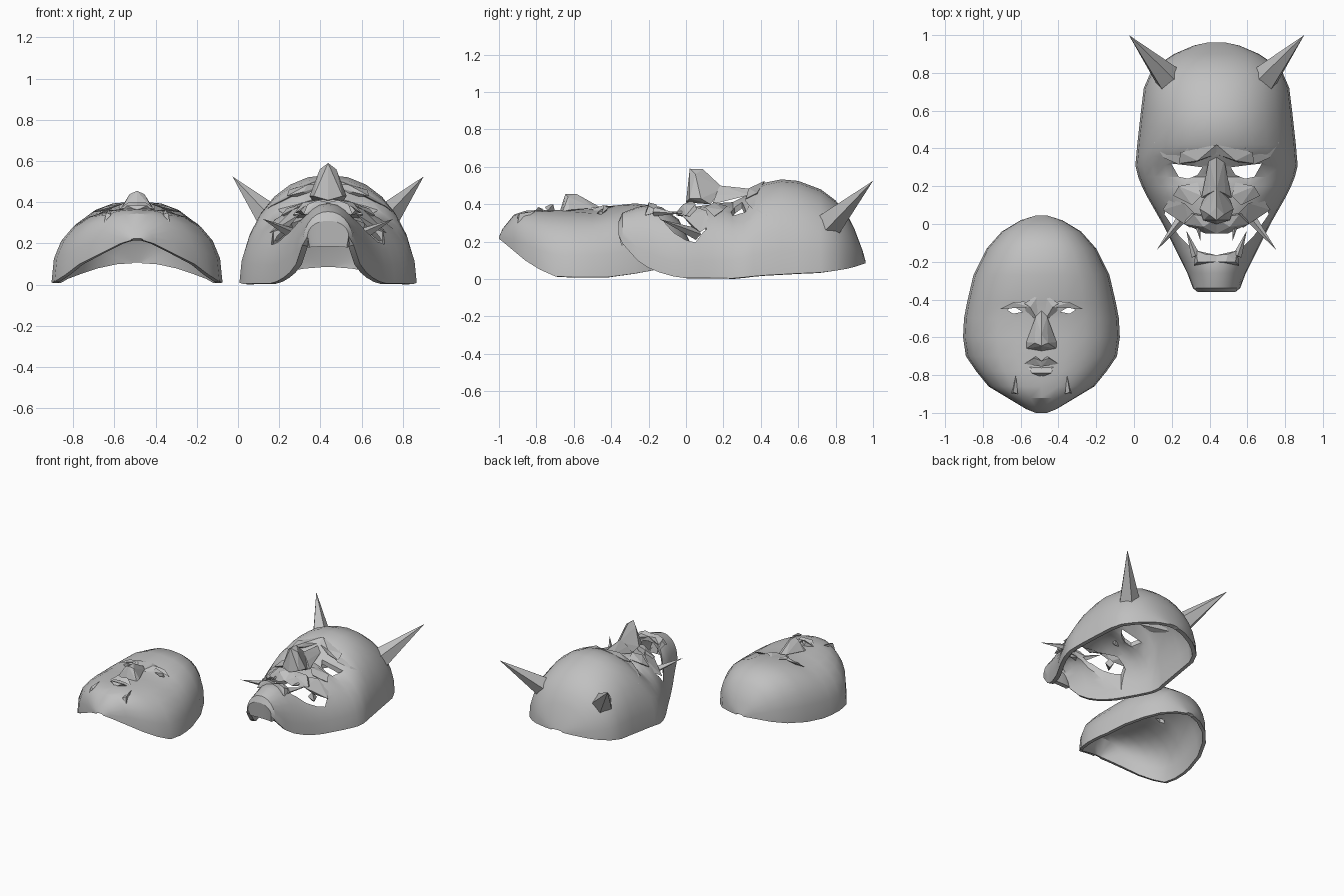
import bpy, bmesh, math
from mathutils import Vector

if "Cube" in bpy.data.objects:
    bpy.data.objects.remove(bpy.data.objects["Cube"])

grey = bpy.data.materials.new("plain_grey")
grey.use_nodes = True
grey.diffuse_color = (0.53, 0.53, 0.53, 1)
grey.node_tree.nodes["Principled BSDF"].inputs["Base Color"].default_value = grey.diffuse_color


def add_object(name, bm, x):
    mesh = bpy.data.meshes.new(name)
    bm.to_mesh(mesh)
    bm.free()
    mesh.materials.append(grey)
    ob = bpy.data.objects.new(name, mesh)
    ob.location.x = x
    bpy.context.collection.objects.link(ob)
    return ob


def smooth(ob, angle):
    bpy.ops.object.select_all(action='DESELECT')
    ob.select_set(True)
    bpy.context.view_layer.objects.active = ob
    bpy.ops.object.shade_smooth_by_angle(angle=math.radians(angle))


def hull(name, x, points, both=False):
    """Faceted convex part; both=True also adds its mirrored twin."""
    bm = bmesh.new()
    for side in ((1, -1) if both else (1,)):
        verts = [bm.verts.new((side * p[0], p[1], p[2])) for p in points]
        out = bmesh.ops.convex_hull(bm, input=verts)
        loose = [v for v in out["geom_interior"] if isinstance(v, bmesh.types.BMVert)]
        bmesh.ops.delete(bm, geom=loose, context='VERTS')
    bmesh.ops.recalc_face_normals(bm, faces=bm.faces)
    return add_object(name, bm, x)


def spike(name, x, base, tip, radius, sides=4):
    """Pair of mirrored pointed cones from base to tip."""
    base, tip = Vector(base), Vector(tip)
    turn = (tip - base).to_track_quat('Z', 'Y')
    ring = [base + turn @ Vector((radius * math.cos(a), radius * math.sin(a), 0))
            for a in (math.tau * i / sides for i in range(sides))]
    return hull(name, x, ring + [tip], True)


def cut(ob, outlines):
    """Cut vertical openings through a shell."""
    for outline in outlines:
        bm = bmesh.new()
        low = bm.faces.new([bm.verts.new((px, py, -0.3)) for px, py in outline])
        top = bmesh.ops.extrude_face_region(bm, geom=[low])["geom"]
        bmesh.ops.translate(bm, vec=(0, 0, 1.5), verts=[v for v in top if isinstance(v, bmesh.types.BMVert)])
        bmesh.ops.recalc_face_normals(bm, faces=bm.faces)
        cutter = add_object("cutter", bm, ob.location.x)
        cutter.hide_render = True
        mod = ob.modifiers.new("opening", 'BOOLEAN')
        mod.operation, mod.solver, mod.object = 'DIFFERENCE', 'EXACT', cutter
        bpy.context.view_layer.objects.active = ob
        bpy.ops.object.modifier_apply(modifier=mod.name)
        bpy.data.objects.remove(cutter)


def shell(name, x, rows, power, dents, thickness, columns):
    """Curved mask from arched rows of (y, half width, rim height, crest height)."""
    bm = bmesh.new()
    grid = []
    for y, w, rim, crest in rows:
        line = []
        for j in range(columns + 1):
            t = math.pi * (j / columns - 0.5)
            s, c = math.sin(t), max(math.cos(t), 0)
            px = w * math.copysign(abs(s) ** (2 / power), s)
            z = rim + (crest - rim) * c ** (2 / power)
            for dx, dy, rx, ry, depth in dents:
                z -= depth * math.exp(-((abs(px) - dx) / rx) ** 2 - ((y - dy) / ry) ** 2)
            line.append(bm.verts.new((px, y, z)))
        grid.append(line)
    for a, b in zip(grid, grid[1:]):
        for j in range(columns):
            bm.faces.new((a[j], a[j + 1], b[j + 1], b[j]))
    ob = add_object(name, bm, x)
    mod = ob.modifiers.new("thickness", 'SOLIDIFY')
    mod.thickness, mod.offset = thickness, -1
    bpy.context.view_layer.objects.active = ob
    bpy.ops.object.modifier_apply(modifier=mod.name)
    return ob


def mirrored(outline):
    return [outline, [(-px, py) for px, py in outline]]


# Calm face mask
cx = -0.49
face = shell("calm_mask_shell", cx, [
    (-1.0, .03, .215, .225), (-.98, .08, .2, .27), (-.92, .18, .15, .345),
    (-.86, .28, .10, .365), (-.78, .345, .05, .37), (-.7, .4, .015, .37),
    (-.6, .415, .01, .37), (-.5, .41, .01, .375), (-.42, .395, .01, .39),
    (-.27, .36, .03, .405), (-.13, .29, .055, .385), (-.04, .21, .08, .32),
    (.02, .11, .1, .2), (.045, .03, .105, .115)],
    2.4, [(.15, -.46, .09, .05, .025)], .025, 12)
cut(face, mirrored([(.1, -.465), (.15, -.475), (.18, -.455), (.15, -.435)]))
smooth(face, 30)

hull("calm_nose", cx, [(0, -.46, .385), (.03, -.49, .38), (-.03, -.49, .38), (0, -.585, .455),
     (0, -.645, .455), (.035, -.63, .44), (-.035, -.63, .44), (.08, -.625, .37), (-.08, -.625, .37),
     (.08, -.66, .36), (-.08, -.66, .36), (0, -.675, .36)])
hull("calm_inner_brows", cx, [(.01, -.37, .385), (.025, -.5, .375), (.08, -.49, .35), (.06, -.44, .395),
     (.09, -.42, .39)], True)
hull("calm_outer_brows", cx, [(.06, -.44, .395), (.09, -.41, .385), (.15, -.415, .38), (.22, -.45, .35),
     (.15, -.43, .36)], True)
hull("calm_upper_lip", cx, [(0, -.725, .4), (.04, -.71, .4), (.09, -.74, .365), (0, -.755, .385), (.03, -.7, .36)], True)
hull("calm_lower_lip", cx, [(.05, -.765, .375), (-.05, -.765, .375), (.05, -.79, .385), (-.05, -.79, .385),
     (.08, -.75, .355), (-.08, -.75, .355), (0, -.81, .36)])
hull("calm_cheek_folds", cx, [(.135, -.8, .365), (.125, -.9, .34), (.15, -.89, .35), (.16, -.9, .3)], True)

# Horned mask
dx = 0.437
demon = shell("horned_mask_shell", dx, [
    (-.345, .09, .18, .185), (-.36, .1, .235, .31), (-.34, .125, .19, .355), (-.26, .155, .1, .385),
    (-.2, .185, .06, .395), (-.14, .215, .035, .38), (-.07, .25, .015, .37), (0, .285, .005, .375),
    (.07, .325, .005, .39), (.14, .365, .005, .4), (.2, .395, .005, .41), (.25, .415, .005, .42),
    (.31, .43, .01, .45), (.36, .425, .015, .49), (.42, .42, .02, .515), (.51, .41, .025, .533),
    (.6, .4, .03, .525), (.72, .385, .035, .48), (.8, .35, .045, .42), (.86, .285, .055, .35),
    (.9, .225, .065, .27), (.945, .12, .08, .15), (.96, .05, .085, .095)],
    2.1, [(.16, .28, .13, .06, .05)], .03, 14)
cut(demon, mirrored([(.075, .3), (.1, .26), (.15, .24), (.2, .25), (.24, .32), (.15, .31)]))
mouth = [(0, -.03), (.1, .01), (.2, .1), (.265, .11), (.275, .05), (.2, -.06), (.12, -.14), (.05, -.165)]
cut(demon, [mouth + [(-px, py) for px, py in reversed(mouth[1:])]])
smooth(demon, 30)

hull("nose_bridge", dx, [(0, .37, .48), (.04, .34, .45), (-.04, .34, .45), (0, .18, .5), (.045, .16, .45),
     (-.045, .16, .45), (.08, .14, .4), (-.08, .14, .4)])
hull("nose_tip", dx, [(0, .09, .588), (0, .02, .59), (.04, .05, .56), (-.04, .05, .56), (.09, .08, .43),
     (-.09, .08, .43), (.07, .02, .43), (-.07, .02, .43), (0, 0, .41), (0, .2, .485), (.07, .13, .4), (-.07, .13, .4)])
hull("inner_brows", dx, [(0, .42, .525), (0, .37, .49), (.1, .335, .485), (.12, .325, .45), (.2, .32, .43),
     (.19, .38, .46), (0, .4, .42)], True)
hull("outer_brows", dx, [(.14, .325, .45), (.2, .315, .42), (.28, .35, .38), (.33, .43, .34),
     (.335, .62, .3), (.24, .44, .425), (.15, .4, .475)], True)
hull("cheek_ridges", dx, [(.08, .15, .41), (.1, .22, .39), (.2, .2, .37), (.23, .15, .335), (.13, .1, .385), (.12, .16, .33)], True)
hull("upper_lip", dx, [(0, .03, .42), (0, -.05, .36), (.07, -.015, .4), (.12, .05, .4), (.17, .0, .34),
     (.06, -.05, .34), (.15, .07, .32)], True)
hull("lip_corners", dx, [(.1, .04, .39), (.14, -.02, .34), (.17, .11, .365), (.25, .13, .29), (.285, .075, .25),
     (.19, .03, .28)], True)
hull("lower_lip", dx, [(.11, -.14, .36), (.06, -.16, .4), (.05, -.2, .41), (.1, -.2, .39), (0, -.165, .39),
     (0, -.2, .4), (.12, -.22, .34), (0, -.19, .34)], True)

# Pointed pieces
spike("horns", dx, (.235, .745, .275), (.464, 1, .525), .085, 5)
spike("tusks", dx, (.16, .06, .24), (.318, -.14, .32), .032)
spike("lower_fangs", dx, (.11, -.17, .36), (.16, -.035, .35), .024)
spike("upper_fangs", dx, (.1, 0, .35), (.085, -.09, .36), .016)
